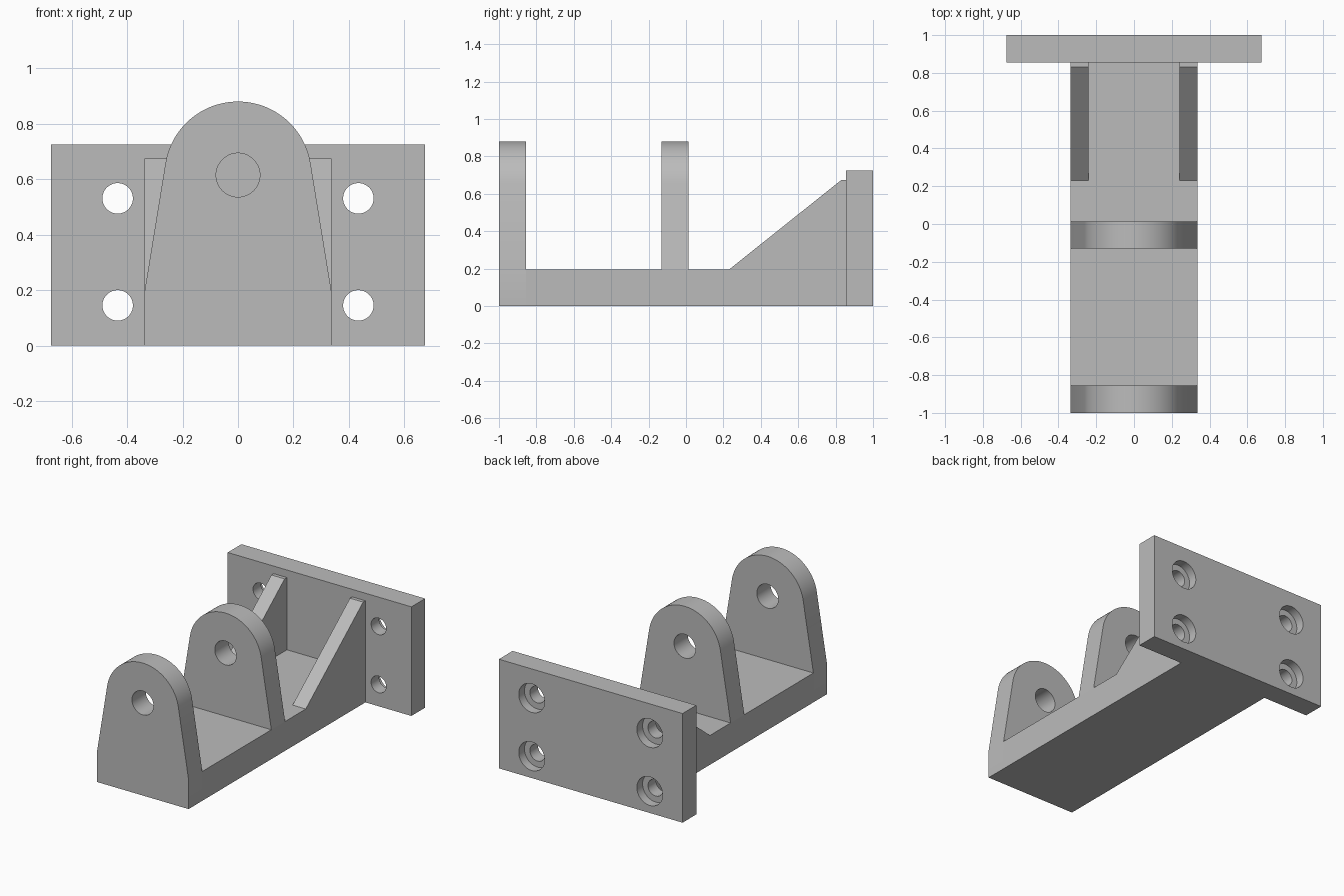
import bpy
import bmesh
import math

cube = bpy.data.objects.get("Cube")
if cube:
    bpy.data.objects.remove(cube, do_unlink=True)

grey = bpy.data.materials.new("plain_grey")
grey.use_nodes = True
colour = (0.5, 0.5, 0.5, 1)
grey.diffuse_color = colour
grey.node_tree.nodes["Principled BSDF"].inputs["Base Color"].default_value = colour

# Overall dimensions
HALF_W = 0.337       # half width of base and lugs
BASE_H = 0.195
THICK = 0.144        # thickness of lugs and mounting plate
PLATE_Y = 1 - THICK
PIN_Z, LUG_R, PIN_R = 0.615, 0.265, 0.079
parts = []


def prism(name, profile, start, end, along="y"):
    """Extrude a closed 2D profile: (x, z) along y, or (y, z) along x."""
    bm = bmesh.new()
    place = (lambda u, v, d: (u, d, v)) if along == "y" else (lambda u, v, d: (d, u, v))
    face = bm.faces.new([bm.verts.new(place(u, v, start)) for u, v in profile])
    out = bmesh.ops.extrude_face_region(bm, geom=[face])
    shift = place(0, 0, end - start)
    moved = [g for g in out["geom"] if isinstance(g, bmesh.types.BMVert)]
    bmesh.ops.translate(bm, verts=moved, vec=shift)
    bmesh.ops.recalc_face_normals(bm, faces=bm.faces)
    mesh = bpy.data.meshes.new(name)
    bm.to_mesh(mesh)
    bm.free()
    mesh.materials.append(grey)
    obj = bpy.data.objects.new(name, mesh)
    bpy.context.collection.objects.link(obj)
    return obj


def rect(half_w, z0, z1):
    return [(-half_w, z0), (half_w, z0), (half_w, z1), (-half_w, z1)]


def arc(x, z, r, a0, a1, n):
    return [(x + r * math.cos(a0 + (a1 - a0) * i / n),
             z + r * math.sin(a0 + (a1 - a0) * i / n)) for i in range(n + 1)]


def drill(obj, x, z, r, y0, y1):
    """Cut a round hole along y."""
    cutter = prism("hole_cutter", arc(x, z, r, 0, math.tau, 64)[:-1], y0, y1)
    cutter.hide_render = True
    mod = obj.modifiers.new("hole", "BOOLEAN")
    mod.operation = "DIFFERENCE"
    mod.solver = "EXACT"
    mod.object = cutter
    bpy.context.view_layer.objects.active = obj
    bpy.ops.object.modifier_apply(modifier=mod.name)
    bpy.data.objects.remove(cutter, do_unlink=True)


def lug(name, y0, foot):
    """Round-topped lug whose sides run tangent to the arc."""
    dx, dz = HALF_W, BASE_H - PIN_Z
    tangent = math.atan2(dz, dx) + math.acos(LUG_R / math.hypot(dx, dz))
    profile = arc(0, PIN_Z, LUG_R, tangent, math.pi - tangent, 48)
    profile += [(-HALF_W, BASE_H)]
    if foot < BASE_H:
        profile += [(-HALF_W, foot), (HALF_W, foot)]
    profile += [(HALF_W, BASE_H)]
    obj = prism(name, profile, y0, y0 + THICK)
    drill(obj, 0, PIN_Z, PIN_R, y0 - 0.1, y0 + THICK + 0.1)
    parts.append(obj)


# Base bar between front lug and mounting plate
parts.append(prism("base", rect(HALF_W, 0, BASE_H), -PLATE_Y, PLATE_Y))

# Pin lugs
lug("front_lug", -1, 0)
lug("middle_lug", -0.131, BASE_H)

# Mounting plate with counterbored bolt holes
plate = prism("mounting_plate", rect(0.675, 0, 0.725), PLATE_Y, 1)
for x in (-0.434, 0.434):
    for z in (0.145, 0.531):
        drill(plate, x, z, 0.055, PLATE_Y - 0.1, 1.1)
        drill(plate, x, z, 0.095, 1 - 0.06, 1.1)
parts.append(plate)

# Gussets bracing the plate
gusset = [(0.23, BASE_H), (PLATE_Y, BASE_H), (PLATE_Y, 0.675), (0.832, 0.675)]
for name, side in (("left_gusset", 1), ("right_gusset", -1)):
    parts.append(prism(name, gusset, side * 0.24, side * HALF_W, along="x"))

# Smooth round surfaces, keep edges sharp
bpy.ops.object.select_all(action="DESELECT")
for obj in parts:
    obj.select_set(True)
bpy.context.view_layer.objects.active = parts[0]
bpy.ops.object.shade_smooth_by_angle(angle=math.radians(30))
